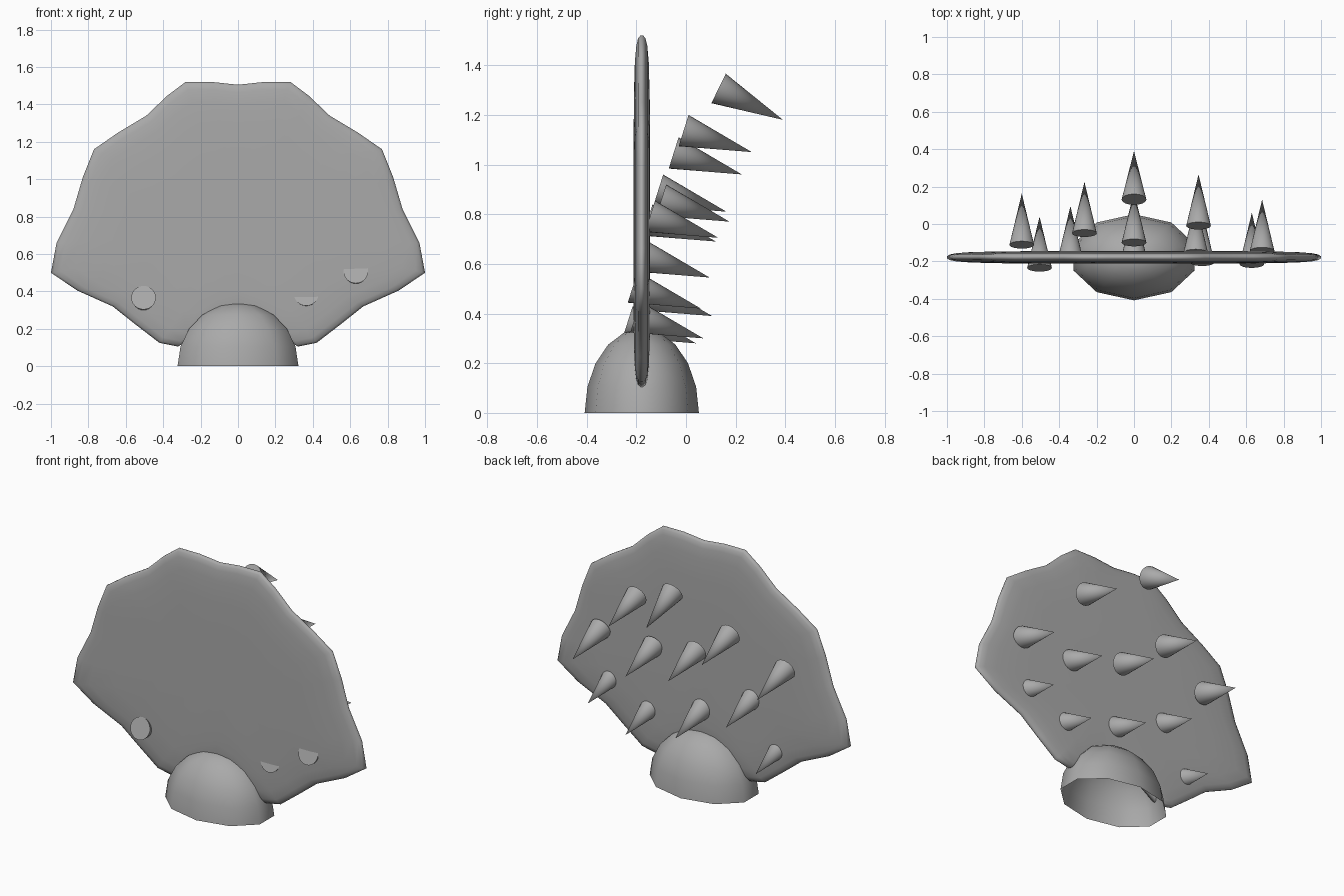
import bpy, bmesh, math
from mathutils import Matrix, Vector

if "Cube" in bpy.data.objects:
    bpy.data.objects.remove(bpy.data.objects["Cube"])

grey = bpy.data.materials.new("mid_grey")
grey.diffuse_color = (0.4, 0.4, 0.4, 1)
grey.use_nodes = True
grey.node_tree.nodes["Principled BSDF"].inputs["Base Color"].default_value = grey.diffuse_color
MID_Y = -0.178


def finish(name, bm, angle):
    bmesh.ops.recalc_face_normals(bm, faces=bm.faces)
    mesh = bpy.data.meshes.new(name)
    bm.to_mesh(mesh)
    bm.free()
    mesh.materials.append(grey)
    obj = bpy.data.objects.new(name, mesh)
    bpy.context.collection.objects.link(obj)
    bpy.ops.object.select_all(action='DESELECT')
    obj.select_set(True)
    bpy.context.view_layer.objects.active = obj
    bpy.ops.object.shade_smooth_by_angle(angle=math.radians(angle))
    return obj


# Scalloped fan plate: half outline, mirrored, thinning towards a rounded rim
half = [(0, 1.505), (0.14, 1.52), (0.28, 1.52), (0.38, 1.445), (0.49, 1.34),
        (0.64, 1.25), (0.77, 1.16), (0.83, 1.01), (0.88, 0.84), (0.97, 0.66),
        (1.0, 0.5), (0.86, 0.405), (0.67, 0.32), (0.55, 0.225), (0.42, 0.125),
        (0.32, 0.105), (0.16, 0.21), (0, 0.27)]
outline = half + [(-x, z) for x, z in half[-2:0:-1]]
profile = [(0, 0.033), (0.4, 0.033), (0.7, 0.032), (0.87, 0.028),
           (0.95, 0.022), (0.985, 0.015), (1.0, 0.005)]
profile = profile + [(s, -t) for s, t in reversed(profile)]
cx, cz = 0, 0.7
bm = bmesh.new()
rings = []
for s, t in profile:
    if s == 0:
        rings.append([bm.verts.new((cx, MID_Y + t, cz))])
    else:
        rings.append([bm.verts.new((cx + x * s, MID_Y + t, cz + (z - cz) * s))
                      for x, z in outline])
n = len(outline)
for a, b in zip(rings, rings[1:]):
    for i in range(n):
        j = (i + 1) % n
        if len(a) == 1:
            bm.faces.new((a[0], b[i], b[j]))
        elif len(b) == 1:
            bm.faces.new((a[i], a[j], b[0]))
        else:
            bm.faces.new((a[i], a[j], b[j], b[i]))
finish("fan_plate", bm, 60)

# Open half-dome base
bm = bmesh.new()
bmesh.ops.create_uvsphere(bm, u_segments=10, v_segments=10, radius=1)
bmesh.ops.delete(bm, geom=[v for v in bm.verts if v.co.z < -0.01], context='VERTS')
bmesh.ops.transform(bm, verts=bm.verts, matrix=Matrix.Translation((0, MID_Y, 0))
                    @ Matrix.Diagonal((0.34, 0.23, 0.34, 1)))
dome = finish("dome_base", bm, 60)

# Spikes on the back: tip position and downward tilt in degrees
spikes = [(0, 0.39, 1.18, 26), (0.345, 0.265, 1.05, 17.5), (-0.265, 0.225, 0.96, 17.5),
          (0.685, 0.13, 0.705, 17.5), (-0.6, 0.163, 0.81, 17.5), (0, 0.175, 0.77, 17.5),
          (0.33, 0.12, 0.69, 17.5), (-0.34, 0.095, 0.545, 17.5), (0, 0.105, 0.39, 17.5),
          (0.63, 0.06, 0.42, 17.5), (0.365, 0.07, 0.3, 17.5), (-0.505, 0.04, 0.28, 17.5)]
LENGTH, RADIUS = 0.288, 0.066
for i, (x, y, z, tilt) in enumerate(spikes):
    bm = bmesh.new()
    bmesh.ops.create_cone(bm, cap_ends=True, segments=24, radius1=RADIUS, radius2=0,
                          depth=LENGTH)
    bmesh.ops.remove_doubles(bm, verts=bm.verts, dist=1e-5)
    a = math.radians(tilt)
    axis = Vector((0, math.cos(a), -math.sin(a)))
    centre = Vector((x, y, z)) - axis * LENGTH / 2
    bmesh.ops.transform(bm, verts=bm.verts, matrix=Matrix.Translation(centre)
                        @ Matrix.Rotation(-math.pi / 2 - a, 4, 'X'))
    finish(f"spike_{i + 1}", bm, 40)
